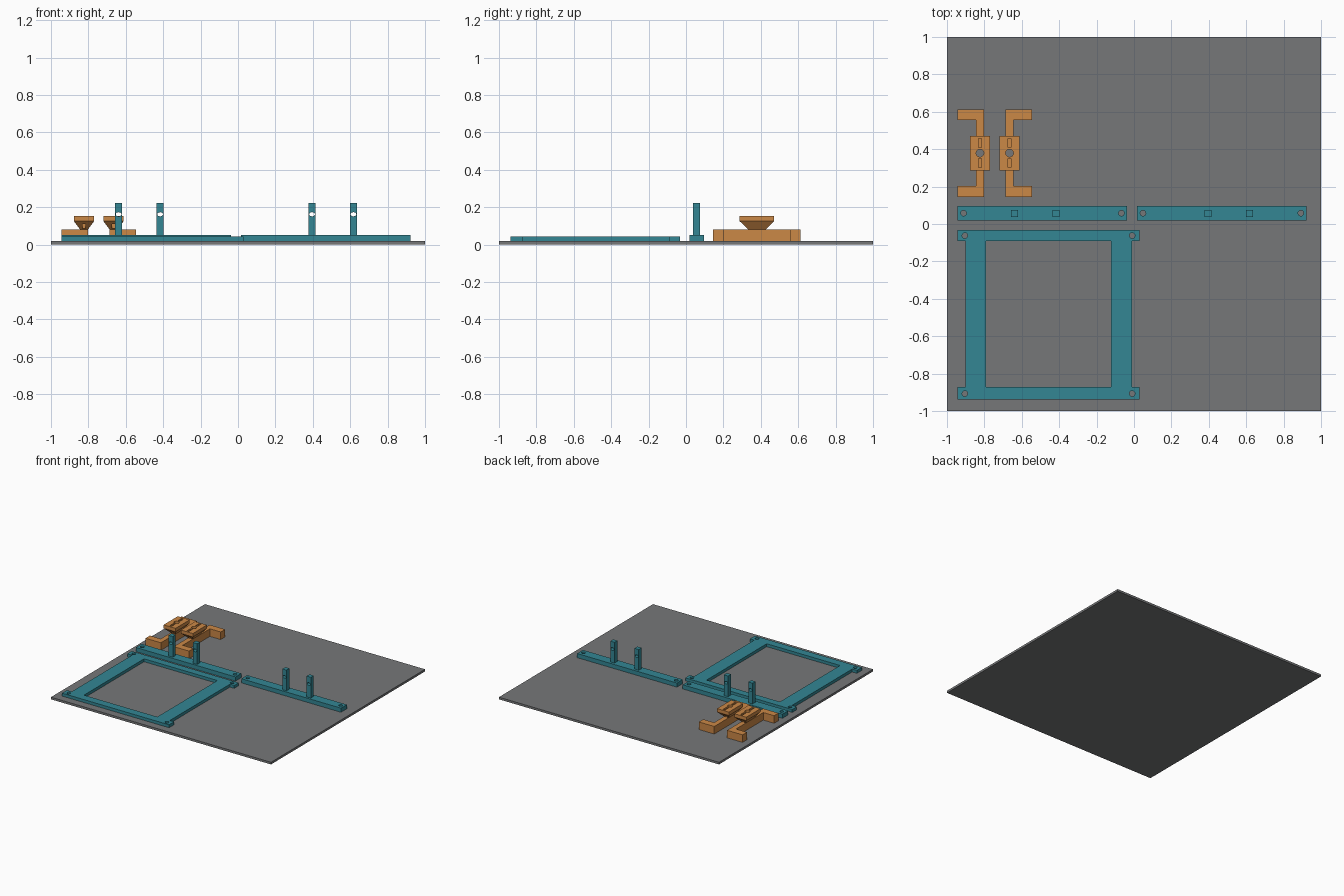
import bpy, bmesh, math

if "Cube" in bpy.data.objects:
    bpy.data.objects.remove(bpy.data.objects["Cube"])


def material(name, rgb):
    m = bpy.data.materials.new(name)
    m.diffuse_color = (*rgb, 1)
    m.use_nodes = True
    m.node_tree.nodes["Principled BSDF"].inputs["Base Color"].default_value = m.diffuse_color
    return m


GREY = material("bed grey", (0.18, 0.185, 0.19))
TEAL = material("teal plastic", (0.033, 0.24, 0.295))
ORANGE = material("orange plastic", (0.60, 0.246, 0.061))


def loft(bm, rings):
    """Closed solid through a stack of rings with equal point counts."""
    vs = [[bm.verts.new(p) for p in r] for r in rings]
    n = len(vs[0])
    bm.faces.new(vs[0][::-1])
    bm.faces.new(vs[-1])
    for a, b in zip(vs, vs[1:]):
        for i in range(n):
            j = (i + 1) % n
            bm.faces.new((a[i], a[j], b[j], b[i]))


def prism(bm, outline, z0, z1):
    loft(bm, [[(x, y, z) for x, y in outline] for z in (z0, z1)])


def rect(x0, x1, y0, y1):
    return [(x0, y0), (x1, y0), (x1, y1), (x0, y1)]


def circle(cx, cy, rx, ry=None, n=24):
    ry = ry or rx
    return [(cx + rx * math.cos(2 * math.pi * i / n),
             cy + ry * math.sin(2 * math.pi * i / n)) for i in range(n)]


def finish(name, bm, mat=None):
    bmesh.ops.recalc_face_normals(bm, faces=bm.faces)
    me = bpy.data.meshes.new(name)
    bm.to_mesh(me)
    bm.free()
    ob = bpy.data.objects.new(name, me)
    bpy.context.collection.objects.link(ob)
    if mat:
        me.materials.append(mat)
    else:
        ob.hide_render = True
        ob.display_type = 'WIRE'
    return ob


def cut(parts, cutter):
    """Subtract the cutter from each part, then remove it."""
    for ob in parts:
        mod = ob.modifiers.new("holes", 'BOOLEAN')
        mod.operation = 'DIFFERENCE'
        mod.solver = 'EXACT'
        mod.object = cutter
        bpy.context.view_layer.objects.active = ob
        bpy.ops.object.modifier_apply(modifier=mod.name)
    bpy.data.objects.remove(cutter, do_unlink=True)


BED = 0.018

# Flat print bed
bm = bmesh.new()
prism(bm, rect(-1, 1, -1, 1), 0, BED)
finish("print_bed", bm, GREY)

# Square frame with overhanging end bars, window and corner holes
bm = bmesh.new()
prism(bm, [(-0.943, -0.937), (0.029, -0.937), (0.029, -0.872), (-0.01, -0.872),
           (-0.01, -0.091), (0.029, -0.091), (0.029, -0.032), (-0.943, -0.032),
           (-0.943, -0.091), (-0.90, -0.091), (-0.90, -0.872), (-0.943, -0.872)],
      BED, 0.042)
frame = finish("square_frame", bm, TEAL)
bm = bmesh.new()
prism(bm, rect(-0.79, -0.123, -0.872, -0.091), -0.1, 0.2)
for x in (-0.904, -0.01):
    for y in (-0.907, -0.062):
        prism(bm, circle(x, y, 0.015), -0.1, 0.2)
cut([frame], finish("frame_cutter", bm))

# Two bars, each with end holes and a pair of drilled posts
for side, (x0, x1, posts) in {"left": (-0.943, -0.037, (-0.638, -0.416)),
                              "right": (0.016, 0.922, (0.396, 0.617))}.items():
    bm = bmesh.new()
    prism(bm, rect(x0, x1, 0.02, 0.096), BED, 0.052)
    bar = finish(side + "_bar", bm, TEAL)
    bm = bmesh.new()
    for x in (x0 + 0.032, x1 - 0.03):
        prism(bm, circle(x, 0.058, 0.015), -0.1, 0.2)
    cut([bar], finish("bar_cutter", bm))
    for i, x in enumerate(posts):
        bm = bmesh.new()
        prism(bm, rect(x - 0.019, x + 0.019, 0.037, 0.075), 0.052, 0.222)
        post = finish(f"{side}_post_{i + 1}", bm, TEAL)
        bm = bmesh.new()
        loft(bm, [[(px, y, pz) for px, pz in circle(x, 0.162, 0.0155, 0.011)]
                  for y in (-0.1, 0.2)])
        cut([post], finish("post_cutter", bm))

# Mirrored pair of clips: bracket with two arms and a flared head
YC = 0.379
for side, cx, s in (("left", -0.8235, 1), ("right", -0.6655, -1)):
    bm = bmesh.new()
    out, inn, arm = 0.0205, -0.0205, -0.119
    pts = [(arm, -0.234), (out, -0.234), (out, 0.234), (arm, 0.234),
           (arm, 0.177), (inn, 0.177), (inn, -0.177), (arm, -0.177)]
    prism(bm, [(cx + s * x, YC + y) for x, y in pts], BED, 0.08)
    bracket = finish(side + "_clip_bracket", bm, ORANGE)
    bm = bmesh.new()
    loft(bm, [[(x, y, z) for x, y in rect(cx - w, cx + w, YC - d, YC + d)]
              for w, d, z in ((0.0205, 0.046, 0.08), (0.054, 0.092, 0.125),
                              (0.054, 0.092, 0.153))])
    head = finish(side + "_clip_head", bm, ORANGE)
    # Centre bore
    bm = bmesh.new()
    prism(bm, circle(cx, YC, 0.0205), -0.1, 0.3)
    cut([bracket, head], finish("bore_cutter", bm))
    # Tie slots through the head
    bm = bmesh.new()
    for e in (-1, 1):
        y0, y1 = sorted((YC + e * 0.03, YC + e * 0.078))
        prism(bm, rect(cx - 0.009, cx + 0.009, y0, y1), 0.085, 0.3)
    cut([head], finish("slot_cutter", bm))
